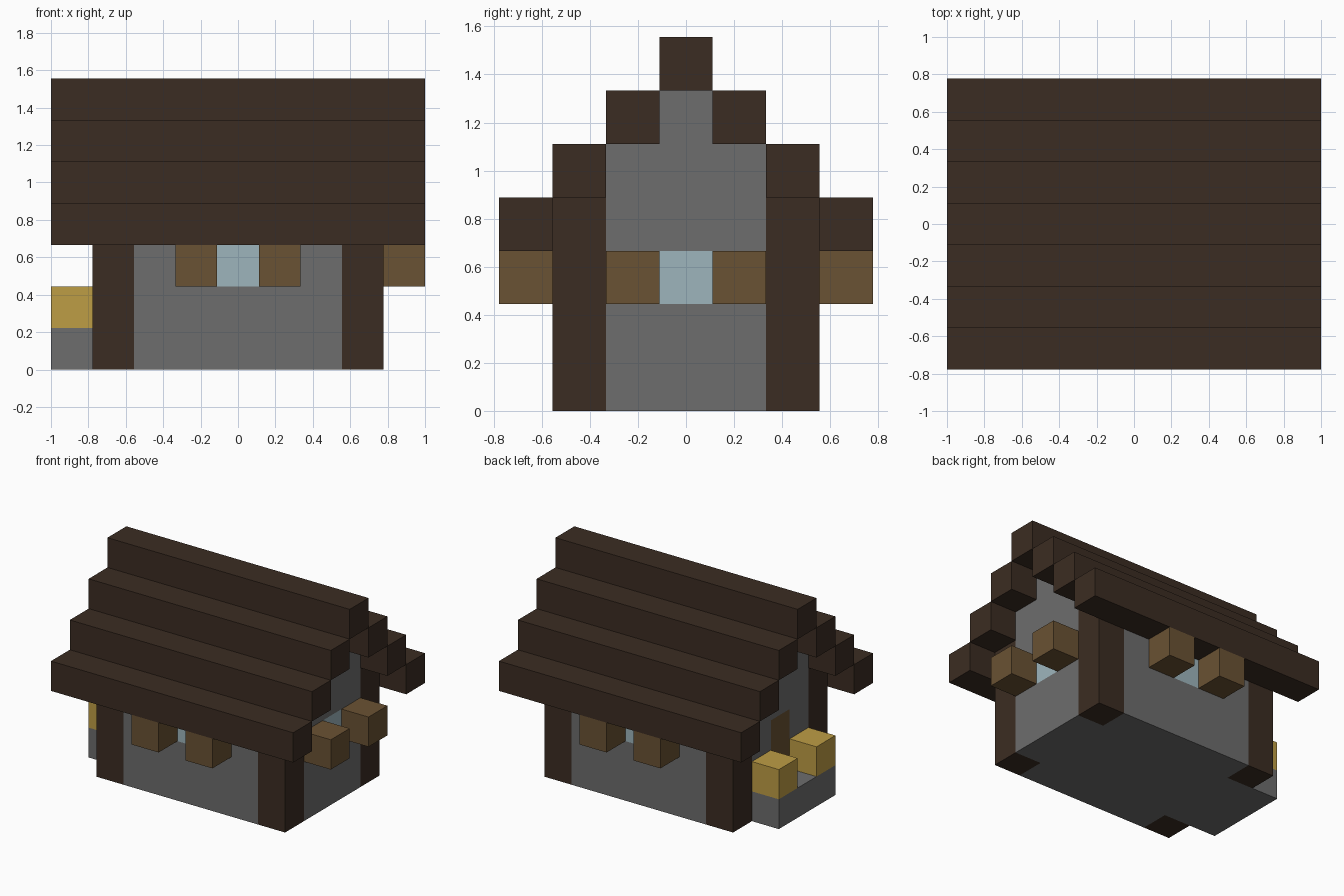
import bpy, bmesh
from mathutils import Vector

cube = bpy.data.objects.get("Cube")
if cube:
    bpy.data.objects.remove(cube, do_unlink=True)

U = 2 / 9  # one building block


def material(name, hex_code):
    srgb = [int(hex_code[i:i + 2], 16) / 255 for i in (0, 2, 4)]
    lin = [c / 12.92 if c <= 0.04045 else ((c + 0.055) / 1.055) ** 2.4 for c in srgb]
    m = bpy.data.materials.new(name)
    m.use_nodes = True
    m.diffuse_color = (*lin, 1)
    m.node_tree.nodes["Principled BSDF"].inputs["Base Color"].default_value = (*lin, 1)
    return m


dark_wood = material("dark_wood", "3b2c22")
stone = material("stone", "6d6d6d")
plank = material("plank", "6a5233")
glass = material("pale_glass", "9db5bc")
straw = material("straw_gold", "be9d45")


def prism(name, profile, x0, x1, mats):
    """Extrude a (y, z) outline from x0 to x1, measured in blocks."""
    bm = bmesh.new()
    face = bm.faces.new([bm.verts.new((x0 * U, y * U, z * U)) for y, z in profile])
    ext = bmesh.ops.extrude_face_region(bm, geom=[face])
    moved = [v for v in ext["geom"] if isinstance(v, bmesh.types.BMVert)]
    bmesh.ops.translate(bm, verts=moved, vec=((x1 - x0) * U, 0, 0))
    bmesh.ops.recalc_face_normals(bm, faces=bm.faces[:])
    mesh = bpy.data.meshes.new(name)
    bm.to_mesh(mesh)
    bm.free()
    for m in mats:
        mesh.materials.append(m)
    obj = bpy.data.objects.new(name, mesh)
    bpy.context.collection.objects.link(obj)
    return obj


def box(name, x, y, z, mat):
    """Box from (low, high) ranges in blocks."""
    outline = [(y[0], z[0]), (y[1], z[0]), (y[1], z[1]), (y[0], z[1])]
    return prism(name, outline, x[0], x[1], [mat])


def block(name, x, y, z, mat):
    return box(name, (x - .5, x + .5), (y - .5, y + .5), (z, z + 1), mat)


def cut_and_paint(obj, axis, rule):
    """Slice around the middle opening, then colour faces by a rule in blocks."""
    bm = bmesh.new()
    bm.from_mesh(obj.data)
    side, up = Vector((0, 0, 0)), Vector((0, 0, 1))
    side[axis] = 1
    cuts = [(side, -.5), (side, .5), (up, 1), (up, 2), (up, 3)]
    for normal, d in cuts:
        geom = bm.verts[:] + bm.edges[:] + bm.faces[:]
        bmesh.ops.bisect_plane(bm, geom=geom, plane_co=normal * d * U, plane_no=normal)
    for f in bm.faces:
        f.material_index = rule(f.calc_center_median() / U, f.normal)
    bm.to_mesh(obj.data)
    bm.free()


# Stone core with stepped gables; window on one end, door on the other
half = [(1.5, 0), (1.5, 5), (.5, 5), (.5, 6)]
gable = half + [(-y, z) for y, z in reversed(half)]
core = prism("gabled_walls", gable, -3.5, 3.5, [stone, glass, plank])


def end_wall(c, n):
    if n.x > .9 and abs(c.y) < .5 and 2 < c.z < 3:
        return 1
    if n.x < -.9 and abs(c.y) < .5 and 1 < c.z < 3:
        return 2
    return 0


cut_and_paint(core, 1, end_wall)


def long_wall(c, n):
    return int(abs(n.y) > .9 and abs(c.x) < .5 and 2 < c.z < 3)


# Long walls, corner posts, shutters and stepped roof beams on both sides
for s, side in ((-1, "front"), (1, "back")):
    ys = sorted((1.5 * s, 2.5 * s))
    wall = box(side + "_wall", (-2.5, 2.5), ys, (0, 4), stone)
    wall.data.materials.append(glass)
    cut_and_paint(wall, 0, long_wall)
    for t, end in ((-1, "right"), (1, "left")):
        box(f"{side}_{end}_post", (3 * t - .5, 3 * t + .5), ys, (0, 4), dark_wood)
        block(f"{side}_{end}_shutter", t, 3 * s, 2, plank)
    for step in range(3):
        y = (3 - step) * s
        box(f"{side}_roof_beam_{step + 1}", (-4.5, 4.5), (y - .5, y + .5),
            (3 + step, 4 + step), dark_wood)
    # End window shutters and straw blocks beside the door
    block(f"end_{side}_shutter", 4, s, 2, plank)
    block(f"{side}_straw_block", -4, s, 1, straw)

box("roof_ridge", (-4.5, 4.5), (-.5, .5), (6, 7), dark_wood)
box("door_step", (-4.5, -3.5), (-1.5, 1.5), (0, 1), stone)
